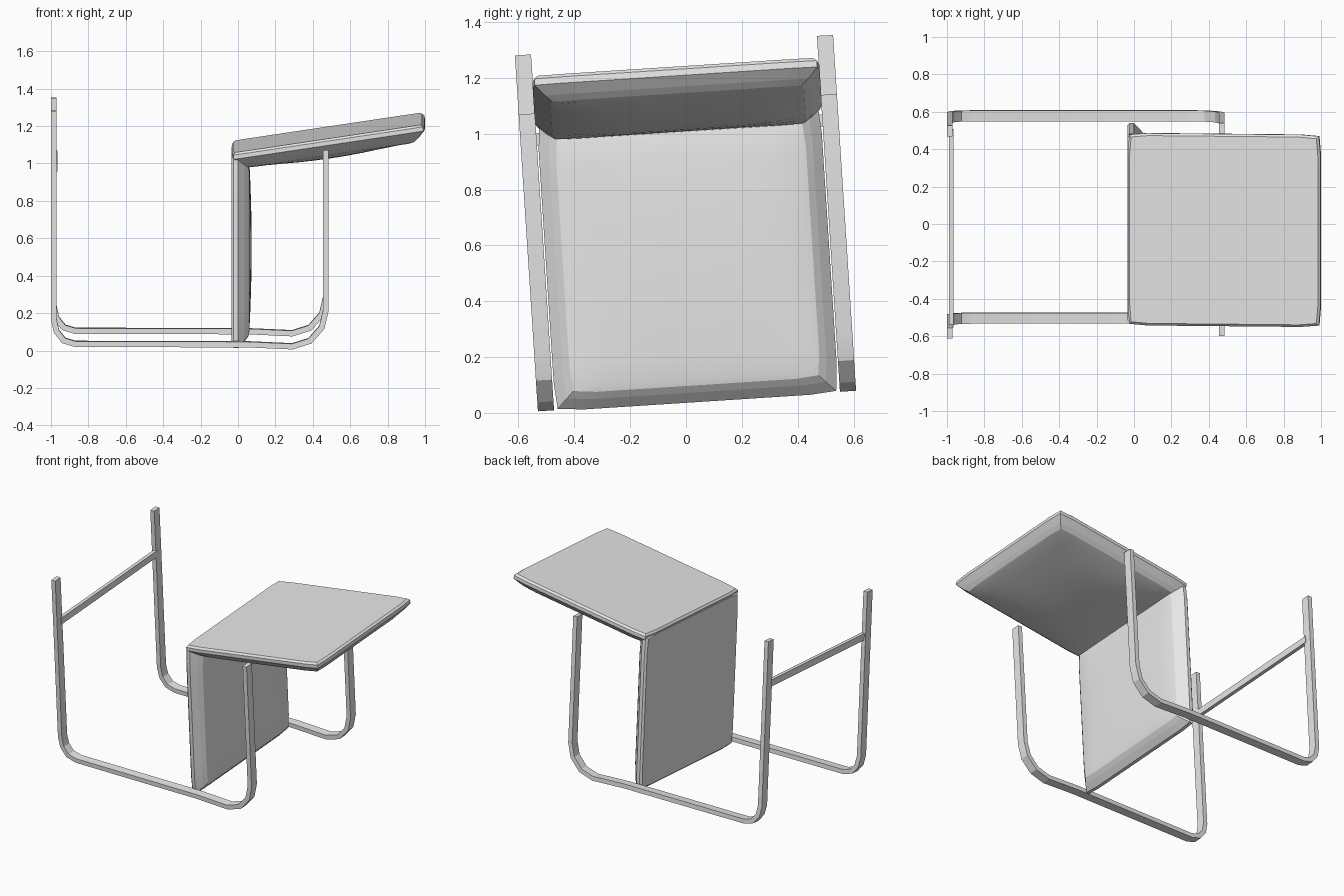
import bpy, bmesh, math
from mathutils import Vector

if "Cube" in bpy.data.objects:
    bpy.data.objects.remove(bpy.data.objects["Cube"], do_unlink=True)

TILT = math.radians(3.7)   # the whole chair leans about x
MID = 0.042                # centre of the chair across its width

grey = bpy.data.materials.new("plain_grey")
grey.use_nodes = True
grey.diffuse_color = (0.8, 0.8, 0.8, 1)
grey.node_tree.nodes["Principled BSDF"].inputs["Base Color"].default_value = (0.8, 0.8, 0.8, 1)


def finish(name, bm, smooth_angle):
    bmesh.ops.recalc_face_normals(bm, faces=bm.faces)
    mesh = bpy.data.meshes.new(name)
    bm.to_mesh(mesh)
    bm.free()
    mesh.materials.append(grey)
    obj = bpy.data.objects.new(name, mesh)
    bpy.context.collection.objects.link(obj)
    obj.rotation_euler.x = TILT
    bpy.ops.object.select_all(action='DESELECT')
    obj.select_set(True)
    bpy.context.view_layer.objects.active = obj
    bpy.ops.object.shade_smooth_by_angle(angle=math.radians(smooth_angle))
    return obj


def flat_bar(name, path, y, thick, width):
    """Sweep a flat rectangular section along an x-z path with mitred bends."""
    bm = bmesh.new()
    pts = [Vector(p) for p in path]
    rings = []
    for i, p in enumerate(pts):
        before = (p - pts[i - 1]).normalized() if i else None
        after = (pts[i + 1] - p).normalized() if i < len(pts) - 1 else None
        a, b = before or after, after or before
        t = (a + b).normalized()
        off = Vector((-t.y, t.x)) * thick / 2 / t.dot(a)
        rings.append([bm.verts.new((p.x + s * off.x, y + r * width / 2, p.y + s * off.y))
                      for s, r in ((1, -1), (1, 1), (-1, 1), (-1, -1))])
    for r0, r1 in zip(rings, rings[1:]):
        for k in range(4):
            bm.faces.new((r0[k], r0[k - 1], r1[k - 1], r1[k]))
    bm.faces.new(rings[0])
    bm.faces.new(rings[-1][::-1])
    return finish(name, bm, 20)


def pad(name, origin, along, inward, length, half, bulge):
    """Cushion with a flat back, thin rim, sloped border and domed inner face."""
    bm = bmesh.new()
    bmesh.ops.create_grid(bm, x_segments=10, y_segments=10, size=1)
    base = {v: (v.co.x, v.co.y) for v in bm.verts}
    origin, along, inward = Vector(origin), Vector(along), Vector(inward)

    def place(verts, inset, depth, dome):
        for v in verts:
            a, b = v.co.x, v.co.y
            pull = 0.008 if abs(a) > 0.99 and abs(b) > 0.99 else 0
            u = length / 2 + a * (length / 2 - inset - pull)
            w = b * (half - inset - pull)
            d = depth + dome * (1 - a ** 2) * (1 - b ** 4)
            v.co = origin + along * u + inward * d + Vector((0, MID + w, 0))

    layers = [(0.012, 0, 0), (0, 0.012, 0), (0, 0.035, 0),
              (0.035, 0.07, 0), (0.06, 0.09, 0), (0.085, 0.096, bulge)]
    stack = [list(bm.verts)]
    faces = list(bm.faces)
    for i in range(len(layers) - 1):
        out = bmesh.ops.extrude_face_region(bm, geom=faces, use_keep_orig=(i == 0))["geom"]
        faces = [g for g in out if isinstance(g, bmesh.types.BMFace)]
        stack.append([g for g in out if isinstance(g, bmesh.types.BMVert)])
    # Inner grids are dropped by later extrusions, leaving only rim loops
    for verts, layer in zip(stack, layers):
        place([v for v in verts if v.is_valid], *layer)
    return finish(name, bm, 40)


# Side frames: rear post, runner and front post in one bent flat bar
frame_path = [(-0.985, 1.317), (-0.985, 0.2), (-0.97, 0.135), (-0.932, 0.087),
              (-0.87, 0.068), (0.05, 0.066), (0.29, 0.055), (0.385, 0.085),
              (0.448, 0.157), (0.47, 0.25), (0.47, 1.105)]
for side, sign in (("right", -1), ("left", 1)):
    flat_bar(side + "_frame", frame_path, MID + sign * 0.542, 0.03, 0.058)

# Cross rail between the rear posts
flat_bar("cross_rail", [(-0.978, 0.99), (-0.978, 1.035)], MID, 0.024, 1.06)

# Upright cushion
pad("upright_cushion", (-0.035, 0, 0.036), (0, 0, 1), (1, 0, 0), 1.04, 0.508, 0.012)

# Sloping top cushion, its domed face turned down
slope = math.radians(8.5)
c, s = math.cos(slope), math.sin(slope)
pad("top_cushion", (-0.035, 0, 1.088), (c, 0, s), (s, 0, -c), 1.041, 0.515, 0.03)
